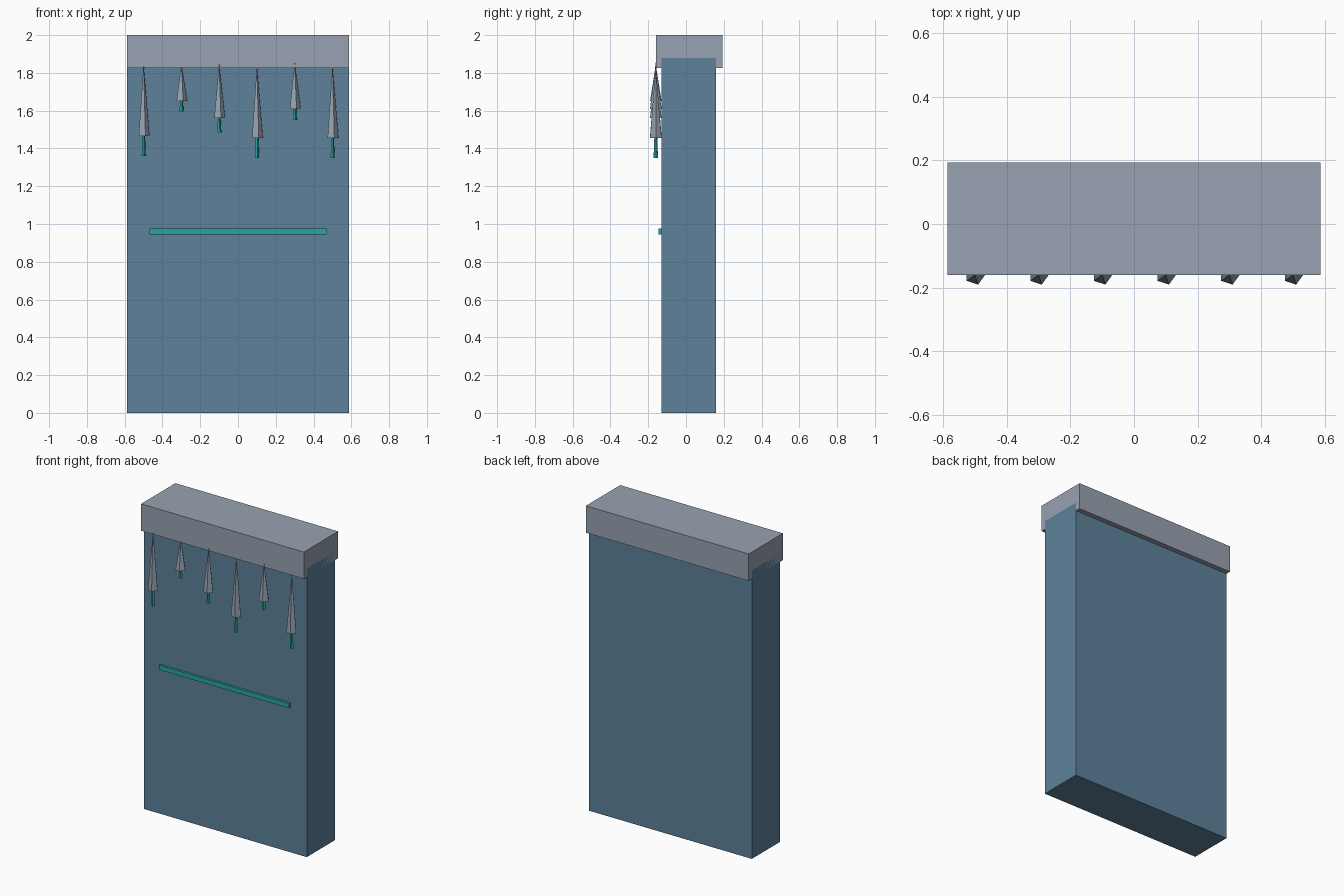
import bpy
import math

cube = bpy.data.objects.get("Cube")
if cube:
    bpy.data.objects.remove(cube, do_unlink=True)


def make_material(name, rgb):
    mat = bpy.data.materials.new(name)
    mat.use_nodes = True
    colour = (*rgb, 1.0)
    mat.diffuse_color = colour
    mat.node_tree.nodes["Principled BSDF"].inputs["Base Color"].default_value = colour
    return mat


slate_blue = make_material("slate blue", (0.11, 0.22, 0.33))
pale_grey = make_material("pale grey", (0.31, 0.36, 0.44))
teal = make_material("teal", (0.02, 0.38, 0.34))


def box(name, low, high, mat):
    """Box between two opposite corners."""
    centre = [(a + b) / 2 for a, b in zip(low, high)]
    bpy.ops.mesh.primitive_cube_add(size=1, location=centre)
    obj = bpy.context.object
    obj.name = name
    obj.scale = [b - a for a, b in zip(low, high)]
    bpy.ops.object.transform_apply(location=False, rotation=False, scale=True)
    obj.data.materials.append(mat)


def spike(name, x, bottom, top, radius, tip_radius, mat):
    """Five-sided upright cone with one corner toward +x."""
    bpy.ops.mesh.primitive_cone_add(
        vertices=5, radius1=radius, radius2=tip_radius, depth=top - bottom,
        location=(x, -0.16, (bottom + top) / 2), rotation=(0, 0, -math.pi / 2))
    obj = bpy.context.object
    obj.name = name
    obj.data.materials.append(mat)


# Slab, overhanging cap and the raised strip on the front
HALF = 0.587
box("slab", (-HALF, -0.13, 0), (HALF, 0.16, 1.88), slate_blue)
box("cap", (-HALF, -0.16, 1.825), (HALF, 0.193, 2), pale_grey)
box("front_strip", (-0.468, -0.145, 0.945), (0.468, -0.115, 0.975), teal)

# Hanging spikes: (stub bottom, spike bottom, spike top)
levels = [(1.36, 1.465, 1.845), (1.595, 1.65, 1.845), (1.485, 1.56, 1.85),
          (1.35, 1.455, 1.84), (1.55, 1.61, 1.855), (1.35, 1.455, 1.84)]
for i, (stub_low, low, high) in enumerate(levels):
    x = -0.5 + 0.2 * i
    spike(f"icicle_{i + 1}", x, low, high, 0.032, 0, pale_grey)
    spike(f"icicle_drip_{i + 1}", x, stub_low, low + 0.02, 0.012, 0.007, teal)
